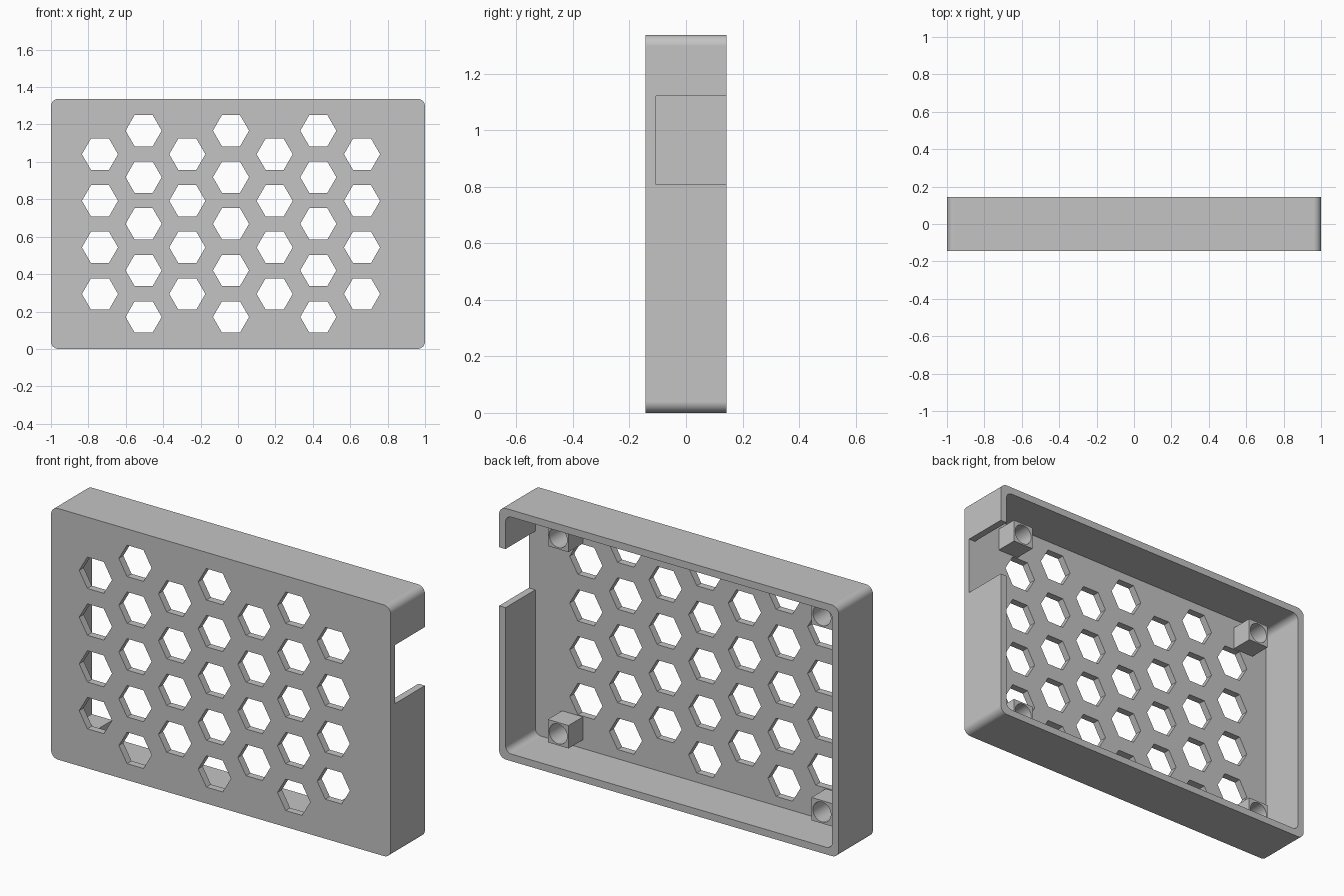
import bpy, bmesh, math
from math import cos, sin, pi

if "Cube" in bpy.data.objects:
    bpy.data.objects.remove(bpy.data.objects["Cube"])

W, H, D = 2.0, 1.337, 0.288        # outer width, height, depth
T = 0.038                          # wall thickness
FRONT, BACK = -D / 2, D / 2
FLOOR = FRONT + T                  # inner side of the front plate

grey = bpy.data.materials.new("light_grey")
grey.diffuse_color = (0.55, 0.55, 0.55, 1)
grey.use_nodes = True
grey.node_tree.nodes["Principled BSDF"].inputs["Base Color"].default_value = grey.diffuse_color


def prism(name, outlines, y0, y1):
    """Extrude closed (x, z) outlines along y from y0 to y1."""
    bm = bmesh.new()
    for pts in outlines:
        face = bm.faces.new([bm.verts.new((x, y0, z)) for x, z in pts])
        ext = bmesh.ops.extrude_face_region(bm, geom=[face], use_keep_orig=True)
        moved = [v for v in ext["geom"] if isinstance(v, bmesh.types.BMVert)]
        bmesh.ops.translate(bm, verts=moved, vec=(0, y1 - y0, 0))
    bmesh.ops.recalc_face_normals(bm, faces=bm.faces)
    me = bpy.data.meshes.new(name)
    bm.to_mesh(me)
    bm.free()
    me.materials.append(grey)
    ob = bpy.data.objects.new(name, me)
    bpy.context.collection.objects.link(ob)
    return ob


def rect(x0, x1, z0, z1):
    return [(x0, z0), (x1, z0), (x1, z1), (x0, z1)]


def rounded(x0, x1, z0, z1, r, n=8):
    corners = [(x1 - r, z1 - r), (x0 + r, z1 - r), (x0 + r, z0 + r), (x1 - r, z0 + r)]
    return [(cx + r * cos((q + i / n) * pi / 2), cz + r * sin((q + i / n) * pi / 2))
            for q, (cx, cz) in enumerate(corners) for i in range(n + 1)]


def ring(cx, cz, r, n):
    return [(cx + r * cos(2 * pi * i / n), cz + r * sin(2 * pi * i / n)) for i in range(n)]


def activate(ob):
    bpy.ops.object.select_all(action='DESELECT')
    ob.select_set(True)
    bpy.context.view_layer.objects.active = ob


def cut(ob, cutter):
    activate(ob)
    mod = ob.modifiers.new("cut", 'BOOLEAN')
    mod.operation, mod.solver, mod.object = 'DIFFERENCE', 'EXACT', cutter
    bpy.ops.object.modifier_apply(modifier=mod.name)
    bpy.data.objects.remove(cutter)


def smooth(ob):
    activate(ob)
    bpy.ops.object.shade_smooth_by_angle(angle=math.radians(30))
    mod = ob.modifiers.new("flat_sides", 'WEIGHTED_NORMAL')
    mod.keep_sharp = True


# Tray: rounded block hollowed from the back
tray = prism("case_tray", [rounded(-W / 2, W / 2, 0, H, 0.04)], FRONT, BACK)
cut(tray, prism("cavity", [rounded(-W / 2 + T, W / 2 - T, T, H - T, 0.035)], FLOOR, BACK + 0.1))

# Honeycomb vents: columns alternate between four and five holes
hexes = []
for col in range(7):
    count, z0 = ((4, 0.294), (5, 0.171))[col % 2]
    if col == 3:
        count, z0 = 5, 0.171
    for row in range(count):
        hexes.append(ring(-0.738 + col * 0.2335, z0 + row * 0.249, 0.0965, 6))
cut(tray, prism("vents", hexes, FRONT - 0.1, FLOOR + 0.05))

# Port notch in the right wall, open to the back
cut(tray, prism("port_notch", [rect(W / 2 - T - 0.02, W / 2 + 0.1, 0.808, 1.12)], FLOOR, BACK + 0.1))
smooth(tray)

# Four square screw posts with round holes
S = 0.061
for side, x in (("left", -0.81), ("right", 0.743)):
    for level, z in (("lower", 0.145), ("upper", 1.19)):
        post = prism(f"screw_post_{level}_{side}", [rect(x - S, x + S, z - S, z + S)],
                     FLOOR, FLOOR + 0.12)
        cut(post, prism("screw_hole", [ring(x, z, 0.053, 32)], FLOOR - 0.05, FLOOR + 0.2))
        smooth(post)
